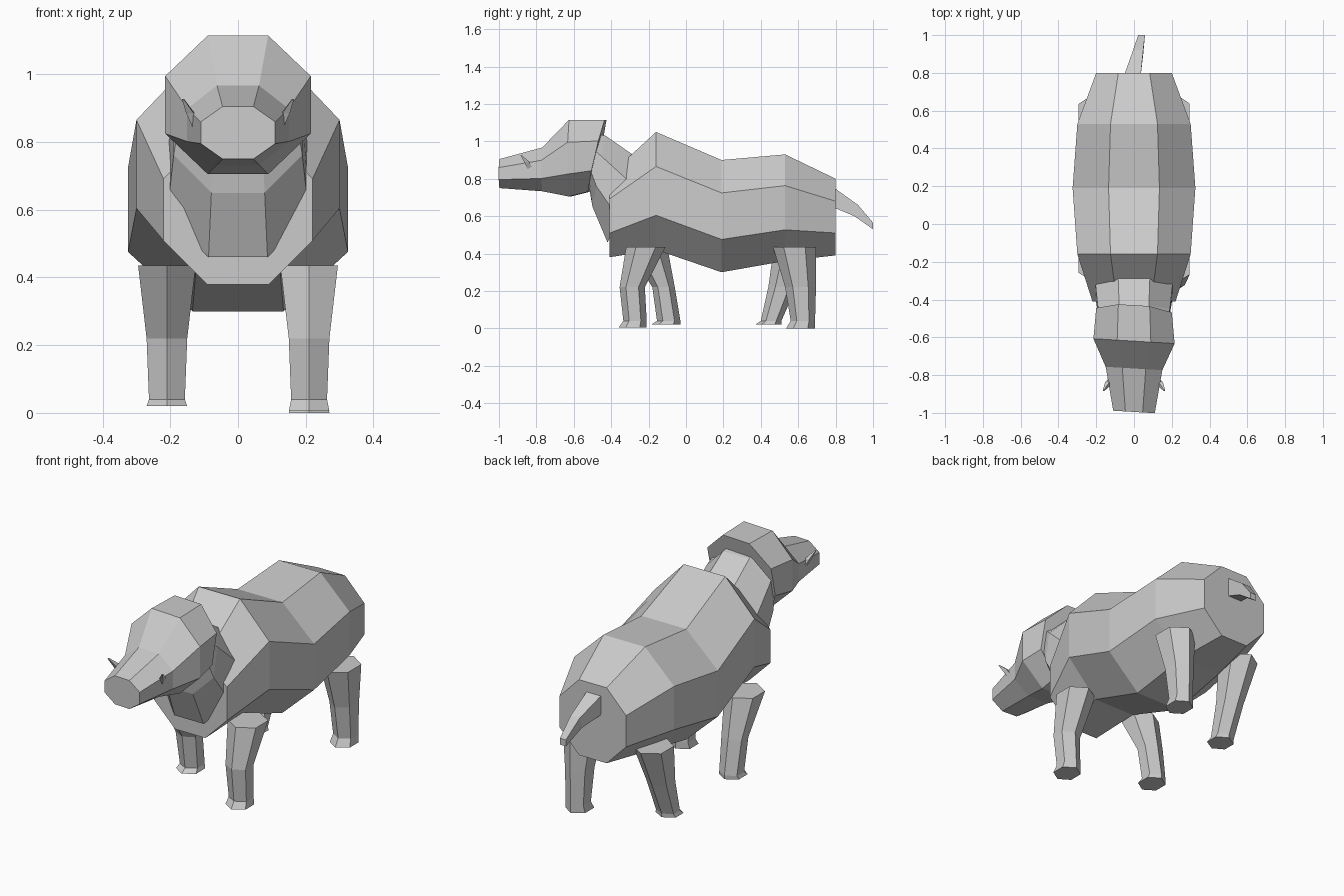
import bpy
import bmesh
import math

cube = bpy.data.objects.get("Cube")
if cube:
    bpy.data.objects.remove(cube)

hide = bpy.data.materials.new("grey_hide")
hide.use_nodes = True
hide.diffuse_color = (0.6, 0.6, 0.6, 1)
bsdf = hide.node_tree.nodes["Principled BSDF"]
bsdf.inputs["Base Color"].default_value = hide.diffuse_color
bsdf.inputs["Roughness"].default_value = 0.8


def loft(name, rings, sides=8, half_step=True, skew=0.0):
    """Skin polygon rings, each (y, z) to (y, z), centre x, half width."""
    angles = [math.tau * (k + 0.5 * half_step) / sides for k in range(sides)]
    along_max = max(abs(math.cos(a)) for a in angles)
    side_max = max(abs(math.sin(a)) for a in angles)
    bm = bmesh.new()
    loops = []
    for y1, z1, y2, z2, cx, half in rings:
        loop = []
        for a in angles:
            t = 0.5 - 0.5 * math.cos(a) / along_max
            x = cx + half * math.sin(a) / side_max
            y = y1 + (y2 - y1) * t - skew * x
            loop.append(bm.verts.new((x, y, z1 + (z2 - z1) * t)))
        loops.append(loop)
    for low, high in zip(loops, loops[1:]):
        for i in range(sides):
            j = (i + 1) % sides
            bm.faces.new((low[i], low[j], high[j], high[i]))
    bm.faces.new(loops[0])
    bm.faces.new(loops[-1])
    bmesh.ops.recalc_face_normals(bm, faces=bm.faces)
    mesh = bpy.data.meshes.new(name)
    bm.to_mesh(mesh)
    bm.free()
    mesh.materials.append(hide)
    obj = bpy.data.objects.new(name, mesh)
    bpy.context.collection.objects.link(obj)
    return obj


# Barrel body
loft("body", [(y, top, y, bottom, 0, half) for y, top, bottom, half in (
    (-0.41, 0.82, 0.38, 0.22),
    (-0.16, 1.05, 0.42, 0.30),
    (0.19, 0.90, 0.30, 0.325),
    (0.53, 0.93, 0.36, 0.30),
    (0.80, 0.80, 0.39, 0.20))])

# Neck, sunk into the head and the body
loft("neck", [
    (-0.52, 1.05, -0.53, 0.82, 0, 0.17),
    (-0.43, 1.03, -0.50, 0.65, 0, 0.19),
    (-0.20, 0.87, -0.42, 0.46, 0, 0.21)])

# Head and snout, turned very slightly
loft("head", [
    (-0.995, 0.905, -0.995, 0.75, 0, 0.11),
    (-0.765, 0.967, -0.765, 0.733, 0, 0.15),
    (-0.62, 1.115, -0.62, 0.705, 0, 0.215),
    (-0.43, 1.115, -0.52, 0.73, 0, 0.20)], skew=0.06)

# Tail
loft("tail", [
    (0.78, 0.76, 0.78, 0.65, -0.01, 0.045),
    (0.92, 0.66, 0.90, 0.60, 0.022, 0.027),
    (1.00, 0.565, 1.00, 0.53, 0.04, 0.018)], sides=4)

# Tusks
for side, label in ((1, "left"), (-1, "right")):
    loft(label + "_tusk", [
        (-0.84, 0.835, -0.815, 0.84, side * 0.115, 0.015),
        (-0.862, 0.885, -0.838, 0.89, side * 0.142, 0.011),
        (-0.885, 0.925, -0.879, 0.927, side * 0.162, 0.003)], sides=4)

# Legs in mid stride: front and back edge at hip, knee, ankle and sole
HEIGHTS = (0.435, 0.22, 0.04)
HALVES = (0.085, 0.06, 0.053, 0.06)
legs = {
    "front_left_leg": (0.21, 0.005, (-0.32, -0.11), (-0.355, -0.22),
                       (-0.335, -0.21), (-0.36, -0.21)),
    "front_right_leg": (-0.21, 0.02, (-0.31, -0.10), (-0.18, -0.06),
                        (-0.155, -0.03), (-0.185, -0.03)),
    "hind_left_leg": (0.21, 0.0, (0.465, 0.695), (0.53, 0.695),
                      (0.56, 0.69), (0.535, 0.69)),
    "hind_right_leg": (-0.21, 0.02, (0.47, 0.69), (0.44, 0.59),
                       (0.40, 0.51), (0.37, 0.51)),
}
for name, (x, sole, *spans) in legs.items():
    heights = HEIGHTS + (sole,)
    loft(name, [(a, z, b, z, x, half)
                for (a, b), z, half in zip(spans, heights, HALVES)],
         sides=6, half_step=False)
